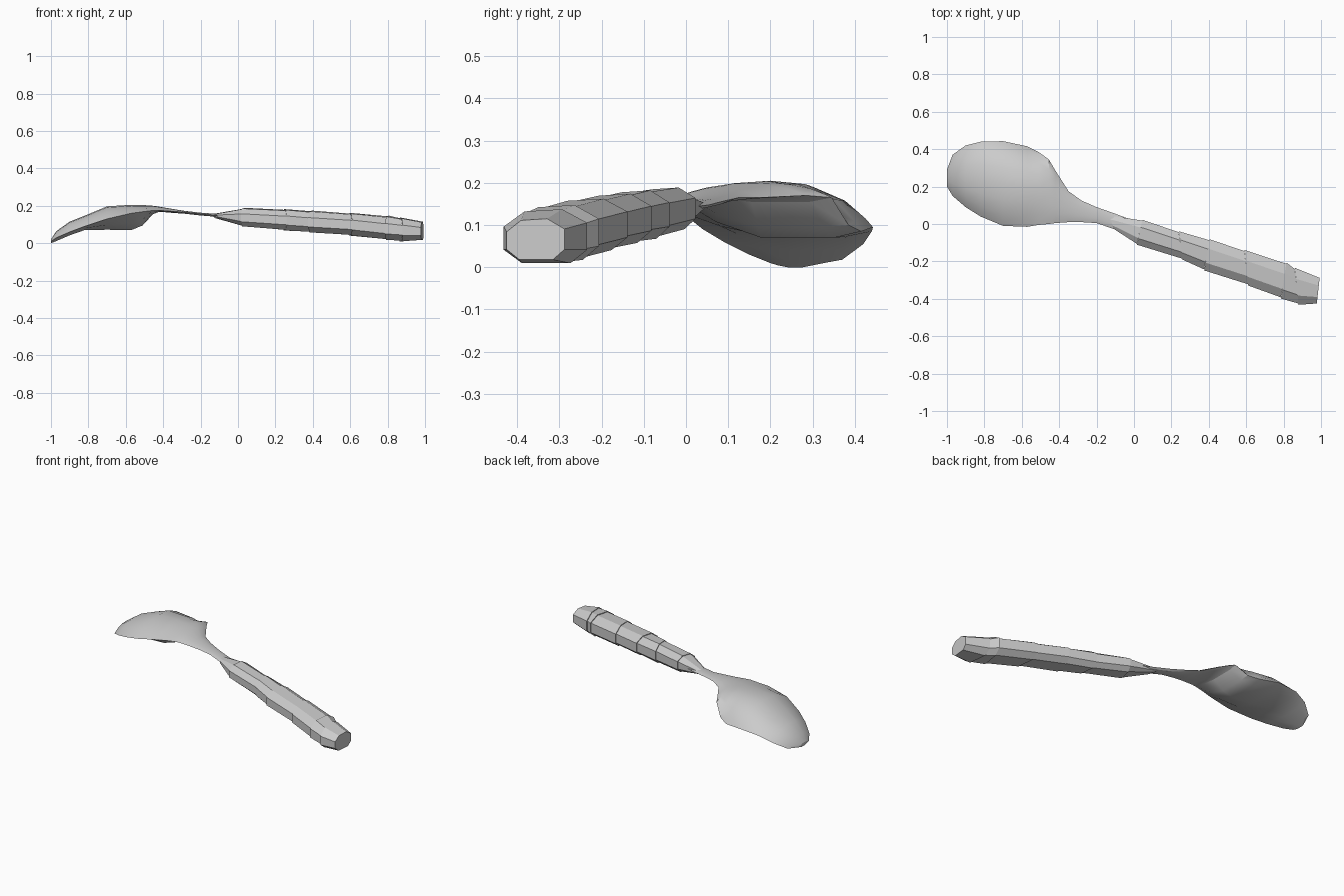
import bpy
import math

cube = bpy.data.objects.get("Cube")
if cube:
    bpy.data.objects.remove(cube, do_unlink=True)

metal = bpy.data.materials.new("light grey metal")
metal.use_nodes = True
GREY = (0.6, 0.6, 0.6, 1)
metal.diffuse_color = GREY
metal.node_tree.nodes["Principled BSDF"].inputs["Base Color"].default_value = GREY


def loft(name, rings, angle):
    """Skin a row of equal-length closed point rings and cap both ends."""
    n = len(rings[0])
    verts = [p for ring in rings for p in ring]
    faces = []
    for i in range(len(rings) - 1):
        for j in range(n):
            k = (j + 1) % n
            faces.append((i * n + j, i * n + k, (i + 1) * n + k, (i + 1) * n + j))
    faces.append(tuple(reversed(range(n))))
    faces.append(tuple(range(len(verts) - n, len(verts))))
    mesh = bpy.data.meshes.new(name)
    mesh.from_pydata(verts, [], faces)
    mesh.materials.append(metal)
    obj = bpy.data.objects.new(name, mesh)
    bpy.context.collection.objects.link(obj)
    bpy.ops.object.select_all(action="DESELECT")
    obj.select_set(True)
    bpy.context.view_layer.objects.active = obj
    bpy.ops.object.mode_set(mode="EDIT")
    bpy.ops.mesh.select_all(action="SELECT")
    bpy.ops.mesh.normals_make_consistent(inside=False)
    bpy.ops.object.mode_set(mode="OBJECT")
    bpy.ops.object.shade_smooth_by_angle(angle=math.radians(angle))


# Bowl and neck: x, near rim y and z, far rim y and z, crest z, underside z
BOWL = [
    (-1.0, .20, .01, .29, .005, .02, .0),
    (-.97, .15, .03, .37, .018, .065, .012),
    (-.90, .09, .06, .42, .055, .115, .042),
    (-.82, .04, .09, .44, .085, .147, .07),
    (-.70, -.01, .13, .443, .095, .197, .072),
    (-.57, -.015, .16, .415, .085, .205, .07),
    (-.51, -.005, .168, .385, .10, .204, .095),
    (-.455, .0, .175, .345, .165, .20, .155),
    (-.42, .005, .175, .285, .17, .195, .168),
    (-.35, .01, .17, .175, .165, .183, .162),
    (-.28, .01, .165, .125, .165, .172, .157),
    (-.20, .005, .157, .09, .157, .163, .148),
    (-.10, -.03, .148, .055, .148, .156, .14),
    (.02, -.08, .142, .01, .142, .15, .135),
]


def bowl_ring(x, y0, z0, y1, z1, crest, floor, steps=8):
    ring = []
    for i in range(steps + 1):
        a = -math.cos(math.pi * i / steps)
        t = (a + 1) / 2
        rim = z0 + (z1 - z0) * t
        ring.append((x, y0 + (y1 - y0) * t, rim + (crest - rim) * (1 - abs(a) ** 2.6)))
    # Faceted underside, deepest toward the far rim
    for t, depth in ((.85, 1), (.45, 1), (.2, .5)):
        rim = z0 + (z1 - z0) * t
        ring.append((x, y0 + (y1 - y0) * t, rim + (floor - rim) * depth))
    return ring


loft("bowl_and_neck", [bowl_ring(*row) for row in BOWL], 25)

# Handle: x, y range, z range at each wrap seam
HANDLE = [
    (-.12, -.025, .045, .135, .158),
    (.03, -.108, .02, .092, .187),
    (.25, -.188, -.042, .07, .18),
    (.39, -.245, -.085, .06, .172),
    (.60, -.325, -.142, .043, .16),
    (.80, -.395, -.21, .02, .145),
    (.87, -.428, -.238, .012, .135),
    (.985, -.425, -.288, .018, .115),
]
SECTION = [(0, .25), (0, .68), (.25, .96), (.7, 1), (1, .75), (1, .25), (.8, 0), (.22, 0)]


def wrap_ring(row, scale, lean):
    x, y0, y1, z0, z1 = row
    yc, zc = (y0 + y1) / 2, (z0 + z1) / 2
    return [(x + lean * (u - .5), yc + (u - .5) * scale * (y1 - y0),
             zc + (v - .5) * scale * (z1 - z0)) for u, v in SECTION]


# Each wrap starts a little proud of the one before it
for i in range(len(HANDLE) - 1):
    last = i == len(HANDLE) - 2
    start = 1.0 if i == 0 else 1.04
    lean = (-.02, .03)[i % 2]
    next_lean = .015 if last else (-.02, .03)[(i + 1) % 2]
    end = 1.0 if last else .97
    loft(f"handle_wrap_{i + 1}",
         [wrap_ring(HANDLE[i], start, lean), wrap_ring(HANDLE[i + 1], end, next_lean)], 30)
